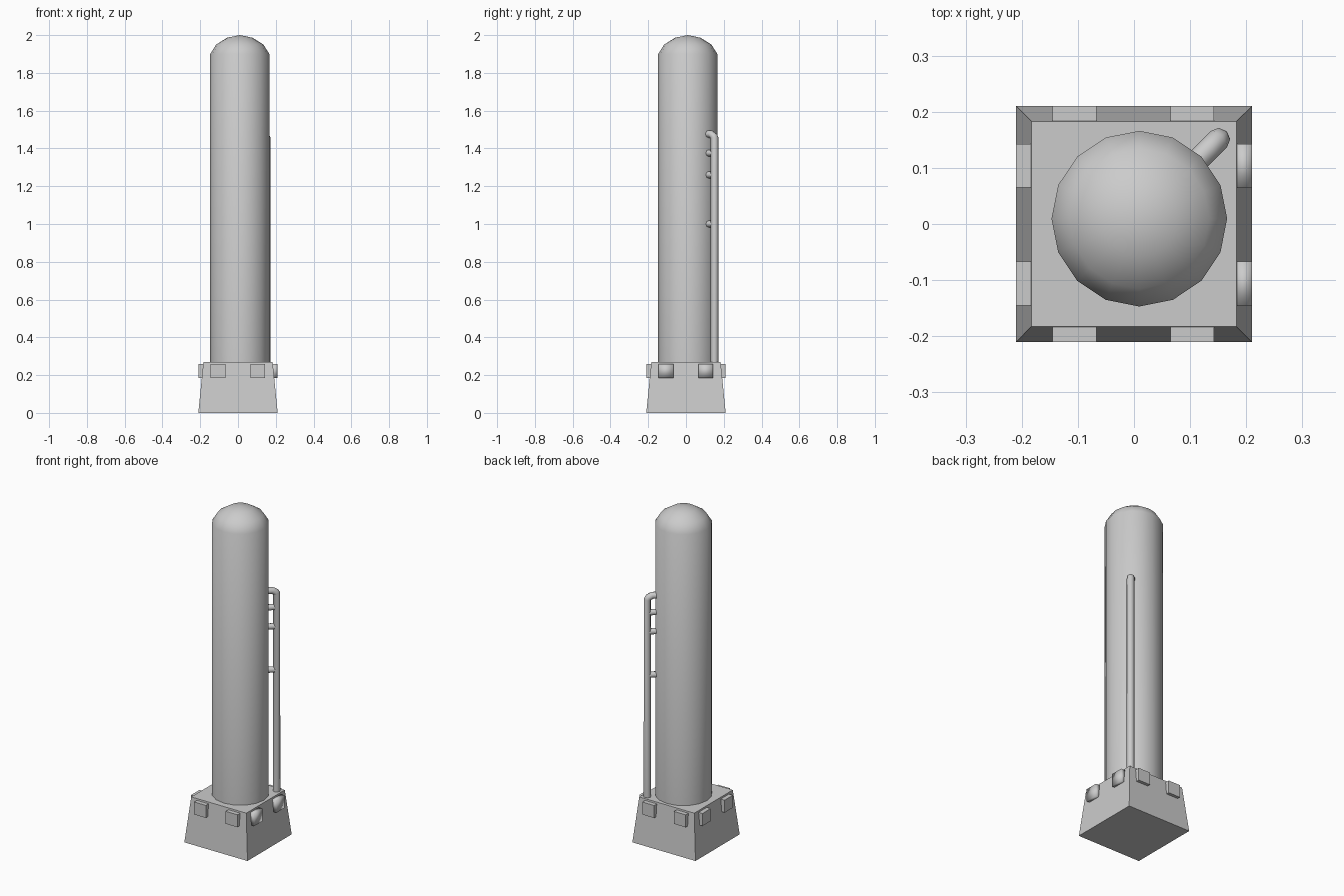
import bpy, bmesh, math
from mathutils import Vector, Matrix

if "Cube" in bpy.data.objects:
    bpy.data.objects.remove(bpy.data.objects["Cube"])

def make(name, bm, smooth_angle=None):
    bmesh.ops.recalc_face_normals(bm, faces=bm.faces)
    me = bpy.data.meshes.new(name)
    bm.to_mesh(me)
    bm.free()
    ob = bpy.data.objects.new(name, me)
    bpy.context.collection.objects.link(ob)
    if smooth_angle:
        me.shade_smooth()
        me.set_sharp_from_angle(angle=math.radians(smooth_angle))
    return ob

def box(name, lo, hi, smooth_angle=None):
    bm = bmesh.new()
    lo, hi = Vector(lo), Vector(hi)
    bmesh.ops.create_cube(bm, size=1)
    for v in bm.verts:
        v.co = Vector(((lo[i] + hi[i]) / 2 + v.co[i] * (hi[i] - lo[i]) for i in range(3)))
    return make(name, bm, smooth_angle)

def rod(name, a, b, radius, sides=8):
    a, b = Vector(a), Vector(b)
    bm = bmesh.new()
    m = Matrix.Translation((a + b) / 2) @ (b - a).to_track_quat('Z', 'Y').to_matrix().to_4x4()
    bmesh.ops.create_cone(bm, cap_ends=True, segments=sides, radius1=radius,
                          radius2=radius, depth=(b - a).length, matrix=m)
    return make(name, bm, 50)

# Tapered square base
BASE_H = 0.27
base = box("base", (-0.21, -0.21, 0), (0.21, 0.21, BASE_H))
for v in base.data.vertices:
    if v.co.z > 0.1:
        v.co.x *= 0.183 / 0.21
        v.co.y *= 0.183 / 0.21

# Two square studs on each side of the base; the right-hand pair is soft shaded
for c in (-0.106, 0.104):
    l, h = c - 0.039, c + 0.039
    box("front_stud", (l, -0.21, 0.185), (h, -0.18, 0.26))
    box("back_stud", (l, 0.18, 0.185), (h, 0.21, 0.26))
    box("left_stud", (-0.21, l, 0.185), (-0.18, h, 0.26))
    box("right_stud", (0.18, l, 0.185), (0.21, h, 0.26), 180)

# Sixteen-sided column with a domed top
C, R = 0.0095, 0.1565
profile = [(0, 0.25), (R, 0.25), (R, 1.9), (0.125, 1.95), (0.068, 1.986), (0, 2.0)]
bm = bmesh.new()
pts = [bm.verts.new((C + r, C, z)) for r, z in profile]
edges = [bm.edges.new(p) for p in zip(pts, pts[1:])]
bmesh.ops.spin(bm, geom=pts + edges, cent=(C, C, 0), axis=(0, 0, 1),
               angle=math.tau, steps=16, use_duplicate=False)
bmesh.ops.remove_doubles(bm, verts=bm.verts, dist=1e-4)
make("column", bm, 45)

# Side pipe with an elbow into the column
P = 0.151
path = [(P, P, 0.26), (P, P, 1.455), (P - 0.004, P - 0.004, 1.465),
        (P - 0.018, P - 0.018, 1.476), (0.1, 0.1, 1.476)]
cu = bpy.data.curves.new("side_pipe", 'CURVE')
cu.dimensions = '3D'
cu.bevel_depth = 0.0205
cu.bevel_resolution = 2
cu.use_fill_caps = True
sp = cu.splines.new('POLY')
sp.points.add(len(path) - 1)
for p, co in zip(sp.points, path):
    p.co = (*co, 1)
pipe = bpy.data.objects.new("side_pipe", cu)
bpy.context.collection.objects.link(pipe)
bpy.context.view_layer.objects.active = pipe
pipe.select_set(True)
bpy.ops.object.convert(target='MESH')
pipe.data.shade_smooth()
pipe.data.set_sharp_from_angle(angle=math.radians(50))

# Short brackets holding the pipe
for z in (1.375, 1.26, 1.0):
    rod("pipe_bracket", (0.1, 0.1, z), (P, P, z), 0.018)
